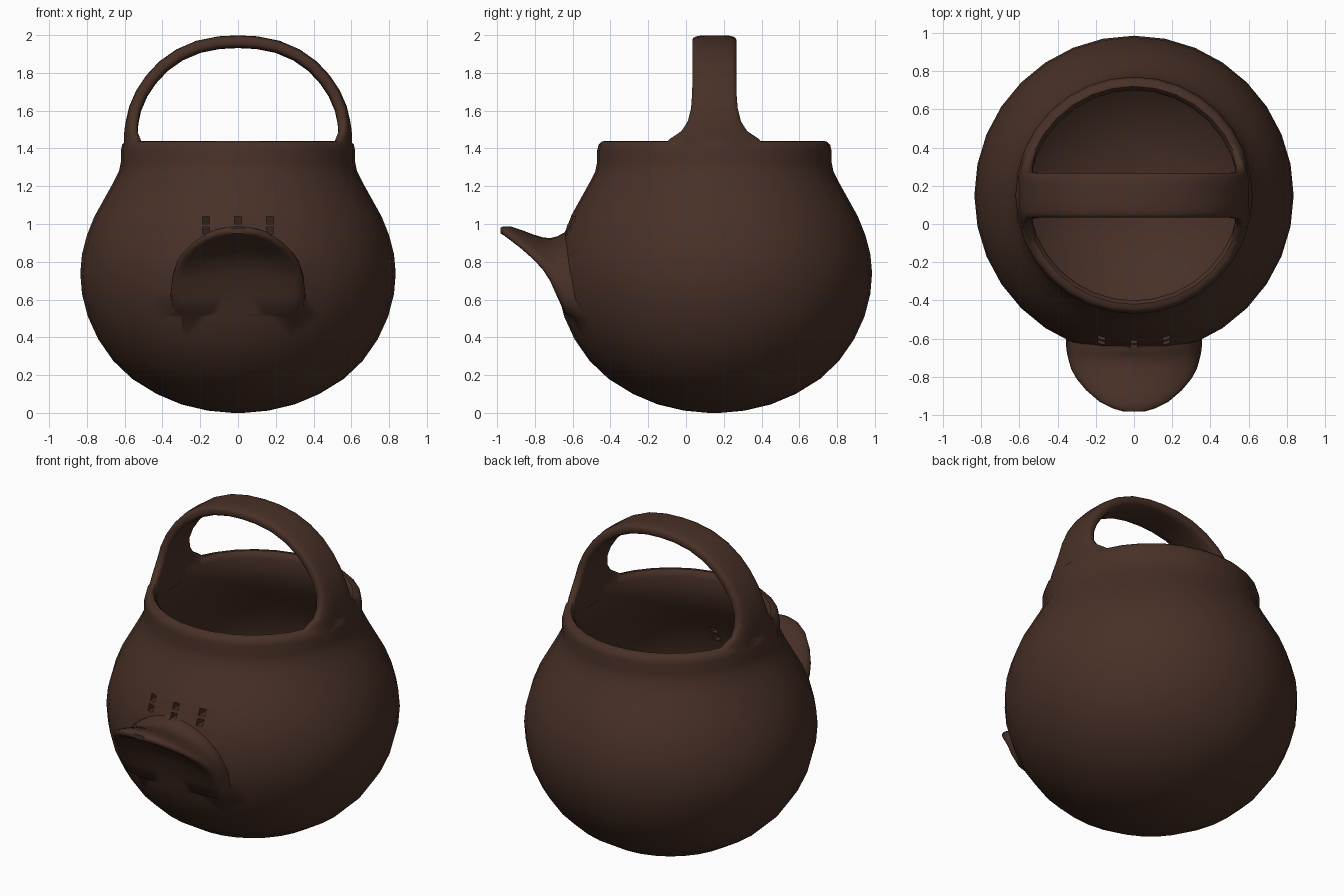
import bpy, bmesh, math
from mathutils import Vector

if "Cube" in bpy.data.objects:
    bpy.data.objects.remove(bpy.data.objects["Cube"])

CY = 0.15      # y of the pot axis
SEG = 32

clay = bpy.data.materials.new("dark brown clay")
clay.diffuse_color = (0.065, 0.030, 0.020, 1)
clay.use_nodes = True
clay.node_tree.nodes["Principled BSDF"].inputs["Base Color"].default_value = clay.diffuse_color


def make(name, rings):
    """Closed solid lofted through rings of equal point count, capped at both ends."""
    bm = bmesh.new()
    vs = [[bm.verts.new(p) for p in r] for r in rings]
    n = len(vs[0])
    for a, b in zip(vs, vs[1:]):
        for i in range(n):
            bm.faces.new((a[i], a[(i + 1) % n], b[(i + 1) % n], b[i]))
    bm.faces.new(vs[0])
    bm.faces.new(vs[-1])
    bmesh.ops.recalc_face_normals(bm, faces=bm.faces)
    me = bpy.data.meshes.new(name)
    bm.to_mesh(me)
    bm.free()
    me.materials.append(clay)
    ob = bpy.data.objects.new(name, me)
    bpy.context.collection.objects.link(ob)
    return ob


def lathe(name, profile):
    return make(name, [[(r * math.cos(2 * math.pi * i / SEG),
                         CY + r * math.sin(2 * math.pi * i / SEG), z)
                        for i in range(SEG)] for r, z in profile])


def boolean(ob, other, op):
    m = ob.modifiers.new(op, 'BOOLEAN')
    m.operation, m.object, m.solver = op, other, 'EXACT'
    bpy.context.view_layer.objects.active = ob
    bpy.ops.object.modifier_apply(modifier=m.name)
    bpy.data.objects.remove(other)


def spow(v, e):
    return math.copysign(abs(v) ** e, v)


# pot body, outer shape
body = lathe("pot_body", [
    (.03, 0), (.16, .012), (.30, .045), (.43, .10), (.56, .18), (.66, .275),
    (.74, .39), (.795, .51), (.826, .63), (.835, .74), (.826, .84), (.80, .94),
    (.76, 1.04), (.71, 1.13), (.66, 1.22), (.63, 1.28), (.62, 1.33),
    (.62, 1.39), (.613, 1.42), (.595, 1.437), (.57, 1.44)])

# pouring lip: y, half width, top z, bottom z
stations = [(-.50, .36, .92, .45), (-.64, .355, .96, .53), (-.68, .35, .935, .625),
            (-.72, .34, .925, .73), (-.76, .328, .93, .80), (-.81, .30, .945, .85),
            (-.87, .25, .968, .89), (-.93, .18, .987, .92), (-.965, .11, .988, .94),
            (-.982, .05, .98, .95)]
rings = []
for y, w, zt, zb in stations:
    ring = []
    for i in range(28):
        a = 2 * math.pi * i / 28
        x = w * math.cos(a)
        z = (zt + zb) / 2 + (zt - zb) / 2 * spow(math.sin(a), .7)
        ring.append((x, y, z - .085 * (x / .33) ** 2))
    rings.append(ring)
boolean(body, make("pouring_lip", rings), 'UNION')

# hollow interior
boolean(body, lathe("hollow_cutter", [
    (.03, .07), (.27, .11), (.40, .165), (.52, .24), (.61, .325), (.685, .43),
    (.735, .54), (.76, .65), (.767, .74), (.758, .83), (.73, .93), (.69, 1.02),
    (.64, 1.11), (.59, 1.20), (.56, 1.27), (.55, 1.33), (.55, 1.40),
    (.556, 1.425), (.575, 1.445), (.575, 1.5)]), 'DIFFERENCE')

# strainer holes in two rows of three above the lip
for x in (-.17, 0, .17):
    for z in (.965, 1.02):
        r = .80 - (z - .94) * .4
        cy = CY - math.sqrt(r * r - x * x)
        s = .019
        ring = [(-s, -s), (s, -s), (s, s), (-s, s)]
        boolean(body, make("hole_cutter", [
            [(x + a, cy + d, z + b) for a, b in ring] for d in (-.035, .12)]),
            'DIFFERENCE')

# arched handle: x, z, half width in y, for the right half, bottom to top
half = [(.585, 1.34, .30), (.583, 1.41, .28), (.578, 1.45, .235), (.572, 1.49, .175),
        (.562, 1.54, .142), (.545, 1.61, .124), (.51, 1.69, .118), (.46, 1.765, .117),
        (.395, 1.835, .117), (.31, 1.895, .117), (.21, 1.938, .117), (.10, 1.96, .117)]
path = half + [(0, 1.965, .117)] + [(-x, z, w) for x, z, w in reversed(half)]
rings = []
for i, (x, z, w) in enumerate(path):
    a, b = path[max(i - 1, 0)], path[min(i + 1, len(path) - 1)]
    t = Vector((b[0] - a[0], b[1] - a[1])).normalized()
    nx, nz = t.y, -t.x
    bend = min(1, max(0, (1.65 - z) / .2))   # foot follows the round rim
    ring = []
    for k in range(20):
        q = 2 * math.pi * (k + .5) / 20
        dy = w * spow(math.cos(q), .5)
        h = .034 * spow(math.sin(q), .6)
        f = 1 + bend * (math.sqrt(1 - (dy / .585) ** 2) - 1)
        ring.append(((x + nx * h) * f, CY + dy, z + nz * h))
    rings.append(ring)
boolean(body, make("handle", rings), 'UNION')

# smooth shading
bpy.ops.object.select_all(action='DESELECT')
body.select_set(True)
bpy.context.view_layer.objects.active = body
bpy.ops.object.shade_smooth_by_angle(angle=math.radians(50))
